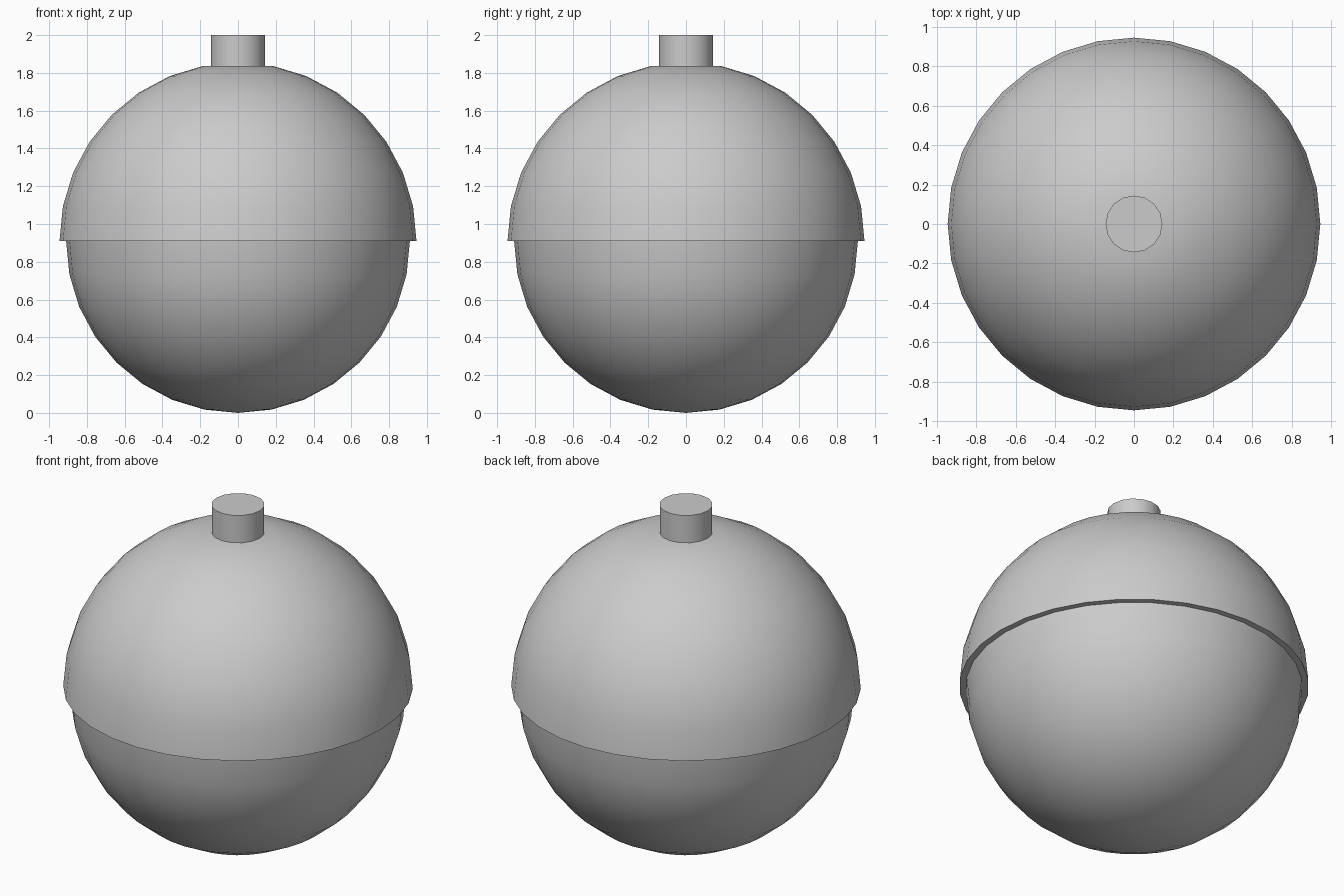
import bpy, bmesh
from math import sin, cos, pi, radians

if "Cube" in bpy.data.objects:
    bpy.data.objects.remove(bpy.data.objects["Cube"])

SEGS = 32
CENTRE_Z = 0.91
R_LOW, R_UP = 0.91, 0.945
STEP = pi / 16


def revolve(name, profile, segs):
    """Spin an (r, z) profile around z into a smooth-shaded object."""
    bm = bmesh.new()
    rings = []
    for r, z in profile:
        if r < 1e-6:
            rings.append([bm.verts.new((0, 0, z))] * segs)
        else:
            rings.append([bm.verts.new((r * cos(2 * pi * i / segs), r * sin(2 * pi * i / segs), z))
                          for i in range(segs)])
    for a, b in zip(rings, rings[1:]):
        for i in range(segs):
            j = (i + 1) % segs
            quad = list(dict.fromkeys((a[i], a[j], b[j], b[i])))
            bm.faces.new(quad)
    bmesh.ops.recalc_face_normals(bm, faces=bm.faces)
    mesh = bpy.data.meshes.new(name)
    bm.to_mesh(mesh)
    bm.free()
    obj = bpy.data.objects.new(name, mesh)
    bpy.context.collection.objects.link(obj)
    bpy.ops.object.select_all(action='DESELECT')
    obj.select_set(True)
    bpy.context.view_layer.objects.active = obj
    bpy.ops.object.shade_smooth_by_angle(angle=radians(30))
    return obj


# Ball: lower bowl, outward step at the equator, larger upper dome with flat top
bowl = [(R_LOW * sin(i * STEP), CENTRE_Z - R_LOW * cos(i * STEP)) for i in range(9)]
dome = [(R_UP * cos(i * STEP), CENTRE_Z + R_UP * sin(i * STEP)) for i in range(8)]
top_z = dome[-1][1]
revolve("float_ball", bowl + dome + [(0, top_z)], SEGS)

# Button on top
revolve("top_button", [(0, top_z - 0.002), (0.144, top_z - 0.002), (0.144, 2.0), (0, 2.0)], 16)
